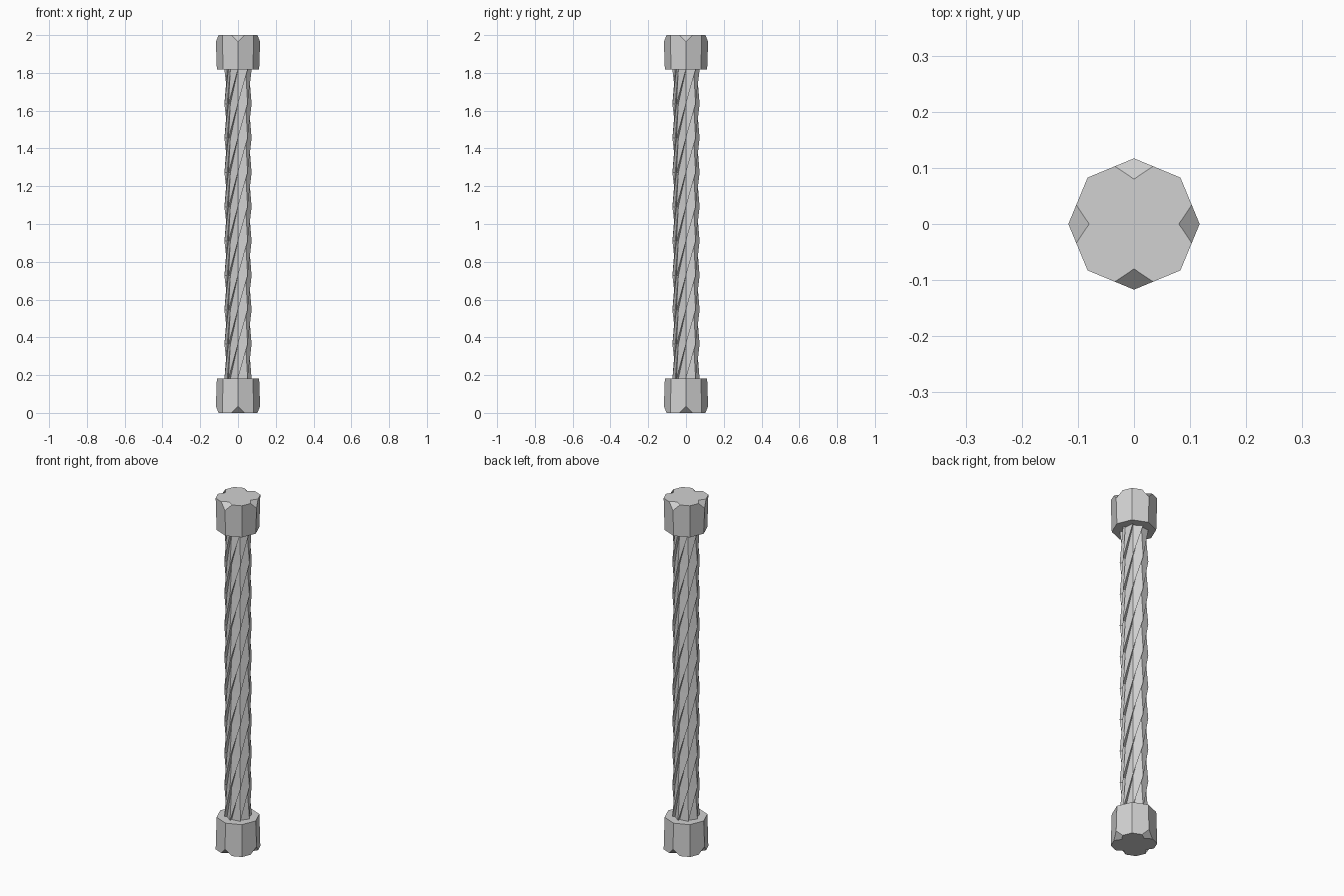
import bpy
import bmesh
from math import cos, sin, pi
from mathutils import Vector

cube = bpy.data.objects.get("Cube")
if cube:
    bpy.data.objects.remove(cube)

HEIGHT = 2.0
BLOCK = 0.182        # height of each end block
SEGMENTS = 9         # twisted drums in the shaft
SIDES = 8

stone = bpy.data.materials.new("grey stone")
stone.use_nodes = True
stone.diffuse_color = (0.64, 0.64, 0.64, 1)
stone.node_tree.nodes["Principled BSDF"].inputs["Base Color"].default_value = stone.diffuse_color


def polar(r, k, z):
    a = 2 * pi * k / SIDES
    return Vector((r * cos(a), r * sin(a), z))


def finish(bm, name):
    bmesh.ops.recalc_face_normals(bm, faces=bm.faces)
    mesh = bpy.data.meshes.new(name)
    bm.to_mesh(mesh)
    bm.free()
    mesh.materials.append(stone)
    obj = bpy.data.objects.new(name, mesh)
    bpy.context.collection.objects.link(obj)
    return obj


# Octagonal end block with a notch at four of its outer corners
def end_block(name, z_inner, z_outer):
    bm = bmesh.new()
    toward = 1 if z_outer > z_inner else -1
    inner = [bm.verts.new(polar(0.112, k, z_inner)) for k in range(SIDES)]
    outline, sides = [], {k: [] for k in range(SIDES)}
    for k in range(0, SIDES, 2):
        corner = polar(0.117, k, z_outer)
        before, after = [bm.verts.new(corner.lerp(polar(0.117, k + d, z_outer), 0.41))
                         for d in (-1, 1)]
        low = bm.verts.new(polar(0.117, k, z_outer - toward * 0.036))
        deep = bm.verts.new(polar(0.08, k, z_outer))
        plain = bm.verts.new(polar(0.117, k + 1, z_outer))
        bm.faces.new((deep, before, low, after))
        outline += [before, deep, after, plain]
        sides[k] = [low, after, plain]
        sides[(k - 1) % SIDES].append(before)
        sides[(k - 1) % SIDES].append(low)
        sides[k + 1].insert(0, plain)
    bm.faces.new(outline)
    bm.faces.new(inner)
    for k, top in sides.items():
        bm.faces.new([inner[(k + 1) % SIDES], inner[k]] + top)
    return finish(bm, name)


end_block("base_block", BLOCK, 0)
end_block("top_block", HEIGHT - BLOCK, HEIGHT)

# Shaft: ratchet-shaped rings, each joined to the next with one step of twist
bm = bmesh.new()
rings = []
for s in range(SEGMENTS + 1):
    z = BLOCK + (HEIGHT - 2 * BLOCK) * s / SEGMENTS
    rings.append([[bm.verts.new(polar(r, k, z)) for k in range(SIDES)]
                  for r in (0.072, 0.057)])
for (out_a, in_a), (out_b, in_b) in zip(rings, rings[1:]):
    for k in range(SIDES):
        n, m = (k + 1) % SIDES, (k + 2) % SIDES
        bm.faces.new((out_a[k], in_a[k], in_b[n], out_b[n]))   # groove step
        bm.faces.new((in_a[k], out_a[n], in_b[n]))             # sloping strip
        bm.faces.new((out_a[n], out_b[m], in_b[n]))
for out, inn in (rings[0], rings[-1]):
    bm.faces.new([v for pair in zip(out, inn) for v in pair])
finish(bm, "twisted_shaft")
